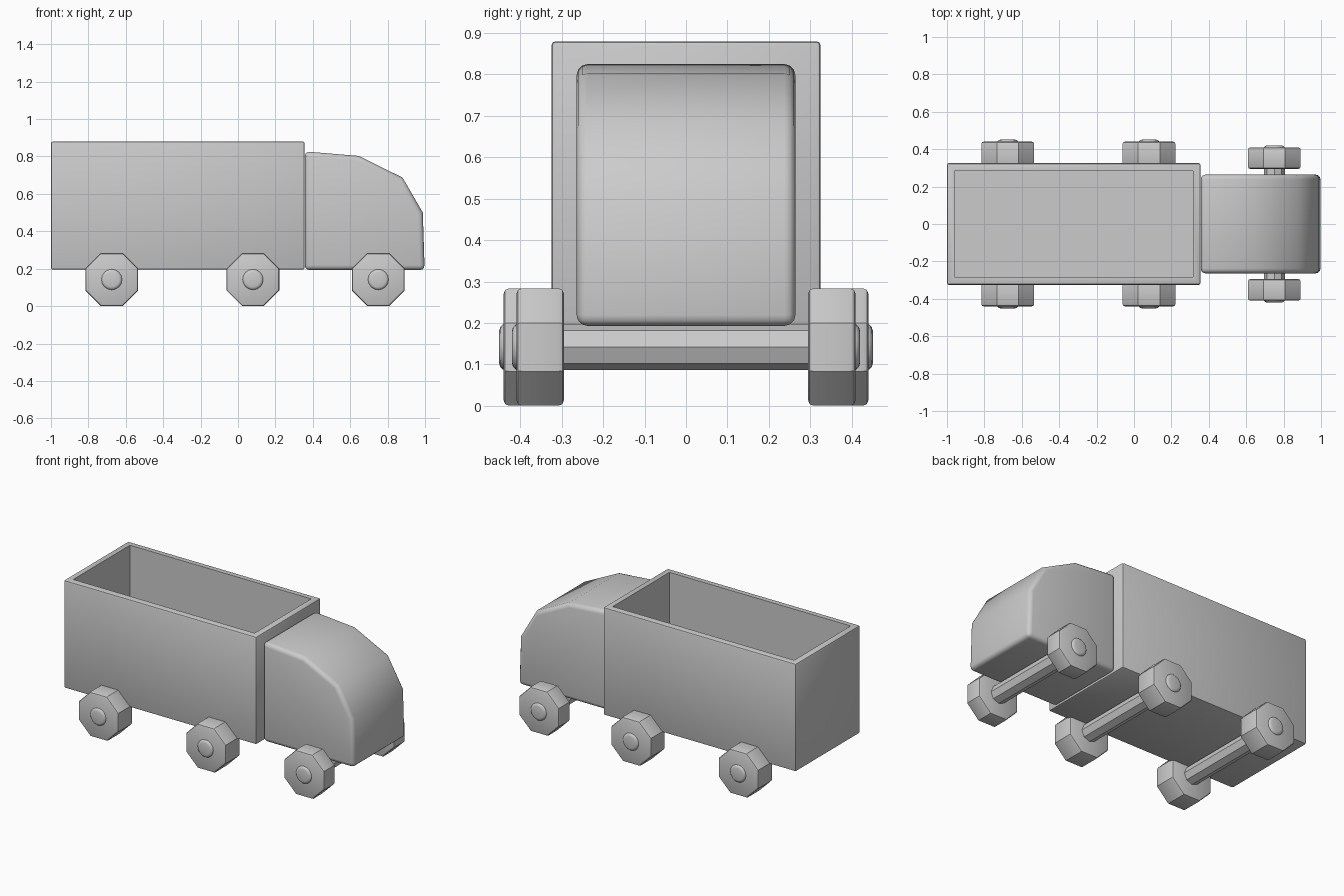
import bpy, bmesh
from math import radians, pi
from mathutils import Matrix

if "Cube" in bpy.data.objects:
    bpy.data.objects.remove(bpy.data.objects["Cube"])


def finish(name, bm, bevel, segments, smooth, min_angle=40, edges=None):
    bmesh.ops.recalc_face_normals(bm, faces=bm.faces[:])
    if edges is None:
        edges = [e for e in bm.edges if e.calc_face_angle(0) > radians(min_angle)]
    bmesh.ops.bevel(bm, geom=edges, offset=bevel, offset_type='OFFSET',
                    segments=segments, profile=0.5, affect='EDGES', clamp_overlap=True)
    me = bpy.data.meshes.new(name)
    bm.to_mesh(me)
    bm.free()
    ob = bpy.data.objects.new(name, me)
    bpy.context.collection.objects.link(ob)
    bpy.ops.object.select_all(action='DESELECT')
    ob.select_set(True)
    bpy.context.view_layer.objects.active = ob
    bpy.ops.object.shade_smooth_by_angle(angle=radians(smooth))
    return ob


def cylinder_y(name, x, z, y0, y1, radius, sides, turn, bevel, segments, smooth):
    # Prism along y; only the two rims are bevelled
    bm = bmesh.new()
    mat = (Matrix.Translation((x, (y0 + y1) / 2, z))
           @ Matrix.Rotation(pi / 2, 4, 'X') @ Matrix.Rotation(turn, 4, 'Z'))
    bmesh.ops.create_cone(bm, cap_ends=True, segments=sides, radius1=radius,
                          radius2=radius, depth=abs(y1 - y0), matrix=mat)
    rims = [e for e in bm.edges if abs(e.verts[0].co.y - e.verts[1].co.y) < 1e-5]
    return finish(name, bm, bevel, segments, smooth, edges=rims)


# Open cargo box
bm = bmesh.new()
bmesh.ops.create_cube(bm, size=1, matrix=Matrix.Translation((-0.322, 0, 0.5375))
                      @ Matrix.Diagonal((1.356, 0.65, 0.685, 1)))
outer = bm.edges[:]
top = max(bm.faces, key=lambda f: f.calc_center_median().z)
bmesh.ops.inset_region(bm, faces=[top], thickness=0.057)
inner = bmesh.ops.extrude_discrete_faces(bm, faces=[top])['faces'][0]
bmesh.ops.translate(bm, verts=inner.verts[:], vec=(0, 0, -0.628))
finish("cargo_box", bm, 0.01, 2, 30, edges=[e for e in outer if e.is_valid])

# Rounded cab, extruded from its side profile
profile = [(0.357, 0.193), (0.998, 0.193), (0.988, 0.50), (0.88, 0.687),
           (0.645, 0.803), (0.357, 0.827)]
bm = bmesh.new()
side = bm.faces.new([bm.verts.new((x, -0.264, z)) for x, z in profile])
ext = bmesh.ops.extrude_face_region(bm, geom=[side])['geom']
bmesh.ops.translate(bm, verts=[v for v in ext if isinstance(v, bmesh.types.BMVert)],
                    vec=(0, 0.528, 0))
bm.normal_update()
finish("cab", bm, 0.026, 3, 40)

# Axles with octagonal wheels and rounded hub caps
AXLE_Z = 0.142
for label, x, wheel_out, hub_out in (("rear", -0.675, 0.44, 0.451),
                                     ("middle", 0.08, 0.44, 0.451),
                                     ("front", 0.75, 0.409, 0.42)):
    cylinder_y(label + "_axle", x, AXLE_Z, -0.33, 0.33, 0.056, 8, 0, 0.004, 1, 30)
    for s, side_name in ((-1, "right"), (1, "left")):
        cylinder_y(f"{label}_{side_name}_wheel", x, AXLE_Z, s * 0.295, s * wheel_out,
                   0.153, 8, pi / 8, 0.012, 2, 30)
        cylinder_y(f"{label}_{side_name}_hub", x, AXLE_Z, s * 0.36, s * hub_out,
                   0.057, 16, 0, 0.018, 3, 40)
